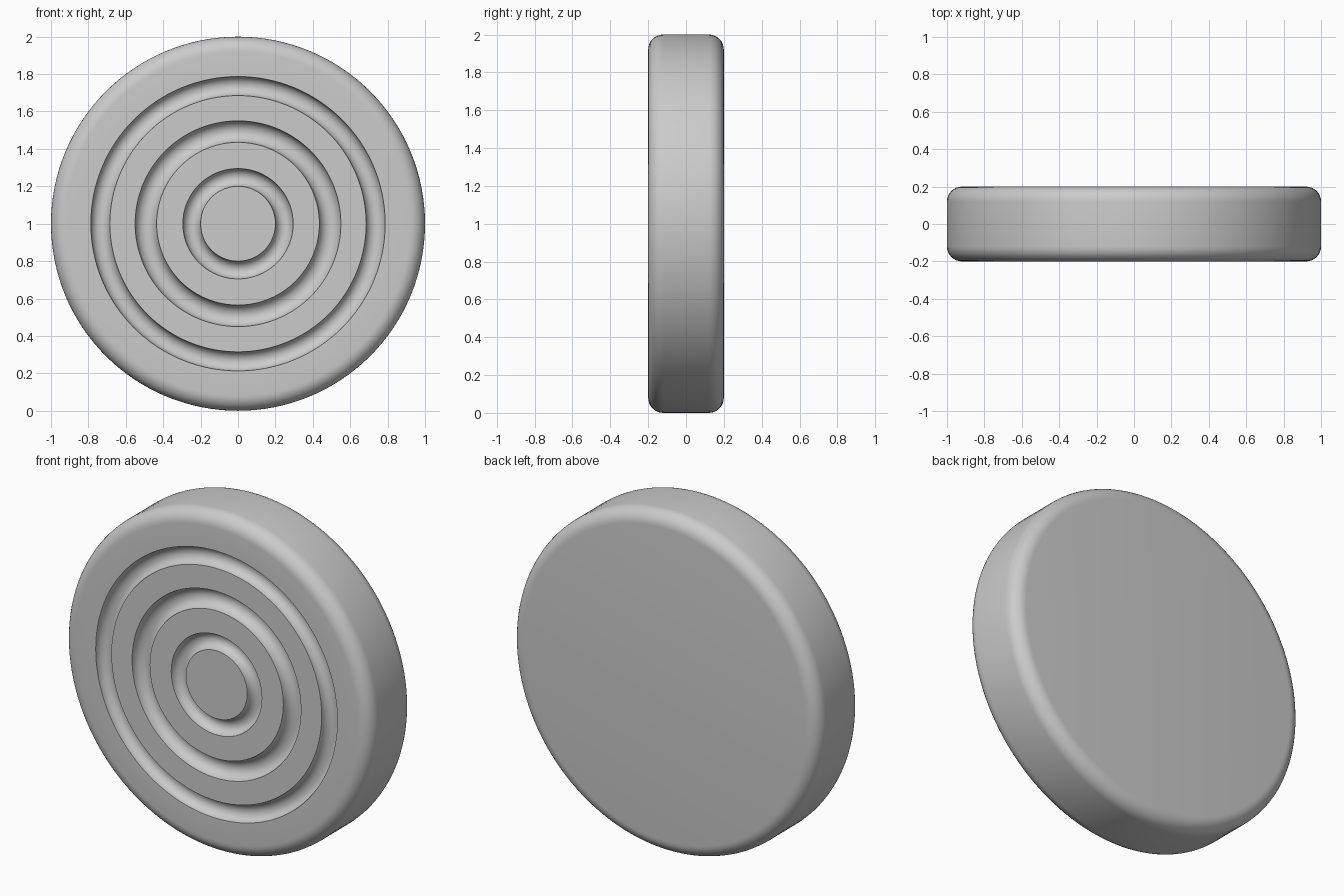
import bpy, math
from math import sin, cos, pi

if "Cube" in bpy.data.objects:
    bpy.data.objects.remove(bpy.data.objects["Cube"])

FRONT, BACK, FILLET = -0.2, 0.2, 0.08
SEGMENTS = 128


def groove(inner, outer, depth, steps=12):
    """Round-bottomed channel, listed as (radius, y) from inner to outer edge."""
    mid, half = (inner + outer) / 2, (outer - inner) / 2
    return [(mid - half * cos(pi * i / steps), FRONT + depth * sin(pi * i / steps))
            for i in range(steps + 1)]


def fillet(y, start, steps=8):
    """Quarter-round outer edge."""
    return [(1 - FILLET + FILLET * cos(start + pi / 2 * i / steps),
             y + FILLET * sin(start + pi / 2 * i / steps)) for i in range(steps + 1)]


# Half section of the disc, from front centre round to back centre
profile = [(0, FRONT)]
for inner, outer, depth in [(0.2, 0.295, 0.05), (0.435, 0.55, 0.058), (0.685, 0.787, 0.05)]:
    profile += groove(inner, outer, depth)
profile += fillet(FRONT + FILLET, -pi / 2) + fillet(BACK - FILLET, 0) + [(0, BACK)]

# Spin the section about the y axis
verts, rings = [], []
for r, y in profile:
    count = SEGMENTS if r > 1e-6 else 1
    rings.append([len(verts) + k for k in range(count)])
    verts += [(r * cos(2 * pi * k / SEGMENTS), y, 1 + r * sin(2 * pi * k / SEGMENTS))
              for k in range(count)]
faces = []
for a, b in zip(rings, rings[1:]):
    for k in range(SEGMENTS):
        n = (k + 1) % SEGMENTS
        if len(a) == 1:
            faces.append((a[0], b[k], b[n]))
        elif len(b) == 1:
            faces.append((a[k], b[0], a[n]))
        else:
            faces.append((a[k], b[k], b[n], a[n]))

mesh = bpy.data.meshes.new("grooved_disc")
mesh.from_pydata(verts, [], faces)
disc = bpy.data.objects.new("grooved_disc", mesh)
bpy.context.collection.objects.link(disc)
bpy.context.view_layer.objects.active = disc
disc.select_set(True)
bpy.ops.object.shade_smooth_by_angle(angle=math.radians(35))
